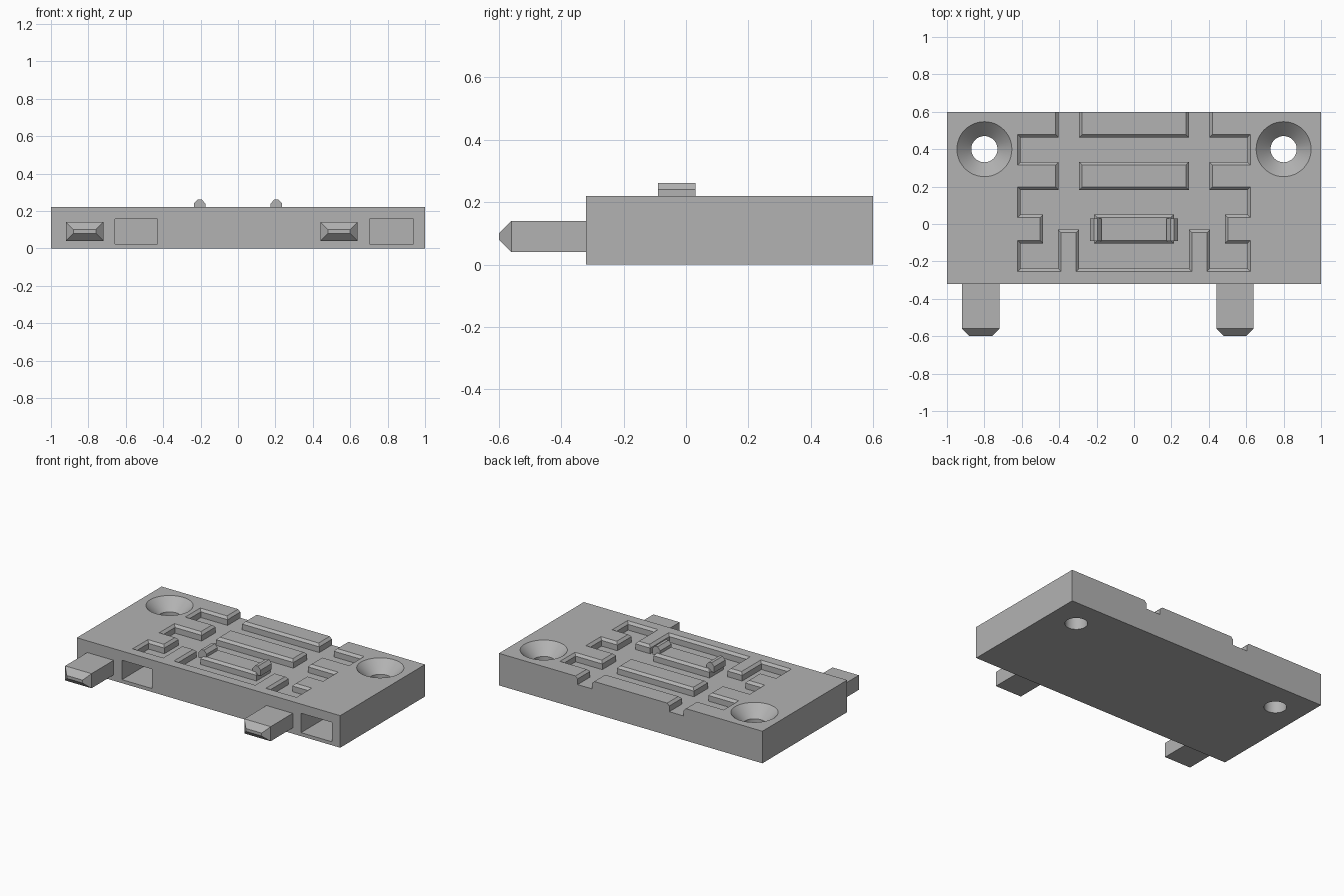
import bpy, bmesh, math
from mathutils import Vector

if "Cube" in bpy.data.objects:
    bpy.data.objects.remove(bpy.data.objects["Cube"], do_unlink=True)

grey = bpy.data.materials.new("plain_grey")
grey.use_nodes = True
grey.diffuse_color = (0.45, 0.45, 0.45, 1)
grey.node_tree.nodes["Principled BSDF"].inputs["Base Color"].default_value = (0.45, 0.45, 0.45, 1)

TOP, FLOOR, CHAMFER = 0.22, 0.165, 0.016


def loft(name, rings):
    """Closed solid skinned through matching rings of points."""
    bm = bmesh.new()
    loops = [[bm.verts.new(p) for p in ring] for ring in rings]
    n = len(loops[0])
    for a, b in zip(loops, loops[1:]):
        for i in range(n):
            j = (i + 1) % n
            bm.faces.new((a[i], a[j], b[j], b[i]))
    bm.faces.new(loops[0][::-1])
    bm.faces.new(loops[-1])
    bmesh.ops.recalc_face_normals(bm, faces=bm.faces)
    mesh = bpy.data.meshes.new(name)
    bm.to_mesh(mesh)
    bm.free()
    mesh.materials.append(grey)
    obj = bpy.data.objects.new(name, mesh)
    bpy.context.collection.objects.link(obj)
    return obj


def rect(x0, x1, y0, y1):
    """Clockwise rectangle outline."""
    return [(x0, y0), (x0, y1), (x1, y1), (x1, y0)]


def ring(outline, z, grow=0.0):
    """Right-angled clockwise outline at height z, grown outward."""
    pts = [Vector(p) for p in outline]
    out = []
    for i, p in enumerate(pts):
        a = (p - pts[i - 1]).normalized()
        b = (pts[(i + 1) % len(pts)] - p).normalized()
        q = p + grow * Vector((-a.y - b.y, a.x + b.x))
        out.append((q.x, q.y, z))
    return out


def box(name, x0, x1, y0, y1, z0, z1):
    r = rect(x0, x1, y0, y1)
    return loft(name, [ring(r, z0), ring(r, z1)])


def circle(x, y, r, z, n=48):
    return [(x + r * math.cos(2 * math.pi * i / n),
             y + r * math.sin(2 * math.pi * i / n), z) for i in range(n)]


body = box("base_block", -1, 1, -0.32, 0.6, 0, TOP)

# Channel network in the top, mirrored about the middle
half = [(.293, .463), (.293, .7), (.403, .7), (.403, .463), (.606, .463), (.606, .332),
        (.403, .332), (.403, .182), (.606, .182), (.606, .05), (.486, .05), (.486, -.104),
        (.606, -.104), (.606, -.238), (.406, -.238), (.406, -.03), (.293, -.03), (.293, -.238)]
outline = half + [(-x, y) for x, y in reversed(half)]
cutters = [loft("channel_cutter", [ring(outline, FLOOR), ring(outline, TOP - CHAMFER),
                                   ring(outline, TOP + 0.02, CHAMFER + 0.02)])]

# Countersunk screw holes
for side in (-1, 1):
    x, y = side * 0.8, 0.4
    cutters.append(loft("screw_hole_cutter", [
        circle(x, y, 0.07, -0.05), circle(x, y, 0.07, 0.143),
        circle(x, y, 0.147, TOP), circle(x, y, 0.147, TOP + 0.05)]))

# Front sockets
for x0, x1 in ((-0.657, -0.43), (0.703, 0.938)):
    cutters.append(box("socket_cutter", x0, x1, -0.4, -0.02, 0.024, 0.157))

for c in cutters:
    mod = body.modifiers.new(c.name, "BOOLEAN")
    mod.operation, mod.solver, mod.object = "DIFFERENCE", "EXACT", c
bpy.context.view_layer.update()
graph = bpy.context.evaluated_depsgraph_get()
cut_mesh = bpy.data.meshes.new_from_object(body.evaluated_get(graph))
body.modifiers.clear()
body.data = cut_mesh
for c in cutters:
    bpy.data.objects.remove(c, do_unlink=True)

bpy.ops.object.select_all(action="DESELECT")
body.select_set(True)
bpy.context.view_layer.objects.active = body
bpy.ops.object.shade_smooth_by_angle(angle=math.radians(25))

# Raised islands standing in the channels
for name, r in (("rear_island", rect(-.293, .293, .182, .332)),
                ("clip_island", rect(-.213, .213, -.104, .05))):
    loft(name, [ring(r, FLOOR - 0.003), ring(r, TOP - CHAMFER), ring(r, TOP, -CHAMFER)])

# Clip nubs on the ends of the front island
nub = [(-.03, .2), (-.03, .24), (-.01, .262), (.01, .262), (.03, .24), (.03, .2)]
for name, cx in (("right_clip", -0.205), ("left_clip", 0.205)):
    loft(name, [[(cx + x, y, z) for x, z in nub] for y in (-0.09, 0.03)])

# Pegs with tapered tips
for name, x0 in (("right_peg", -0.92), ("left_peg", 0.44)):
    loft(name, [[(x0 + d, y, .04 + d), (x0 + .2 - d, y, .04 + d),
                 (x0 + .2 - d, y, .14 - d), (x0 + d, y, .14 - d)]
                for y, d in ((-0.32, 0), (-0.56, 0), (-0.6, 0.04))])
